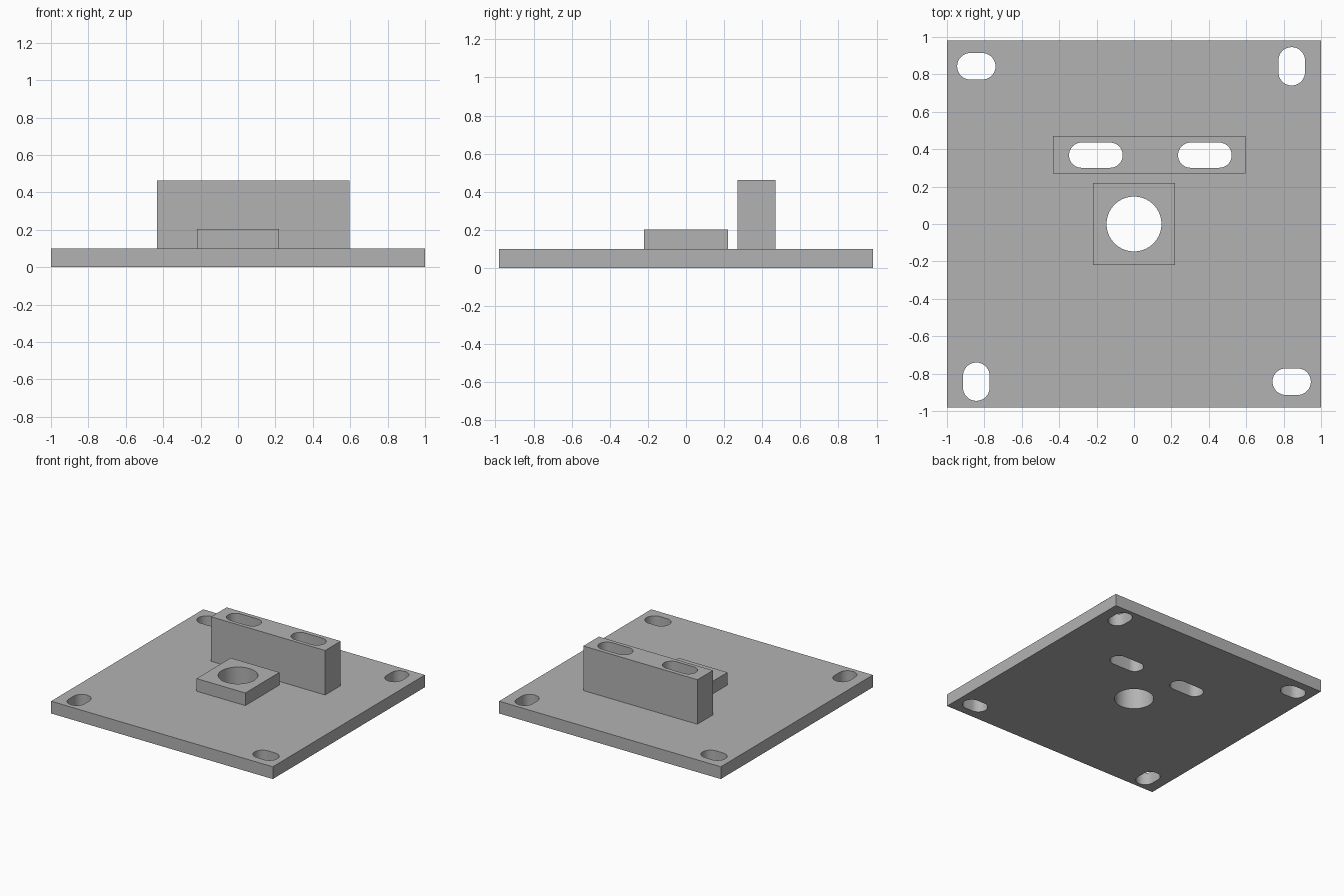
import bpy
import bmesh
from math import pi, cos, sin

cube = bpy.data.objects.get("Cube")
if cube:
    bpy.data.objects.remove(cube, do_unlink=True)

grey = bpy.data.materials.new("plain grey")
grey.use_nodes = True
COLOUR = (0.45, 0.45, 0.45, 1)
grey.diffuse_color = COLOUR
grey.node_tree.nodes["Principled BSDF"].inputs["Base Color"].default_value = COLOUR


def prism(name, outline, z0, z1):
    """Extrude a flat outline from z0 up to z1."""
    bm = bmesh.new()
    base = bm.faces.new([bm.verts.new((x, y, z0)) for x, y in outline])
    top = bmesh.ops.extrude_face_region(bm, geom=[base])["geom"]
    bmesh.ops.translate(bm, vec=(0, 0, z1 - z0),
                        verts=[v for v in top if isinstance(v, bmesh.types.BMVert)])
    bmesh.ops.recalc_face_normals(bm, faces=bm.faces)
    mesh = bpy.data.meshes.new(name)
    bm.to_mesh(mesh)
    bm.free()
    obj = bpy.data.objects.new(name, mesh)
    bpy.context.collection.objects.link(obj)
    return obj


def slot_outline(x, y, length, width, upright=False, steps=20):
    """Round-ended slot; a circle when length equals width."""
    r, shift = width / 2, (length - width) / 2
    points = []
    for end in (1, -1):
        for i in range(steps + (shift > 0)):
            a = pi * i / steps - end * pi / 2
            u, v = end * shift + r * cos(a), r * sin(a)
            points.append((x - v, y + u) if upright else (x + u, y + v))
    return points


def drilled_box(name, x0, x1, y0, y1, z0, z1, holes):
    """Box with vertical through holes."""
    box = prism(name, [(x0, y0), (x1, y0), (x1, y1), (x0, y1)], z0, z1)
    box.data.materials.append(grey)
    bpy.ops.object.select_all(action="DESELECT")
    bpy.context.view_layer.objects.active = box
    box.select_set(True)
    for hole in holes:
        cutter = prism("hole_cutter", hole, z0 - 0.1, z1 + 0.1)
        cutter.hide_render = True
        cutter.data.materials.append(grey)
        mod = box.modifiers.new("hole", "BOOLEAN")
        mod.operation = "DIFFERENCE"
        mod.solver = "EXACT"
        mod.object = cutter
        bpy.ops.object.modifier_apply(modifier=mod.name)
        bpy.data.objects.remove(cutter, do_unlink=True)
    bpy.ops.object.shade_smooth_by_angle(angle=pi / 6)
    return box


# Corner slots alternate direction around the plate
C = 0.843
corner_slots = [slot_outline(sx * C, sy * C, 0.205, 0.142, upright=sx == sy)
                for sx in (-1, 1) for sy in (-1, 1)]
bar_slots = [slot_outline(x, 0.368, 0.287, 0.135) for x in (-0.204, 0.379)]
bore = slot_outline(0, 0, 0.294, 0.294)

drilled_box("base_plate", -1, 1, -0.98, 0.98, 0, 0.1, corner_slots + bar_slots + [bore])
drilled_box("centre_block", -0.22, 0.22, -0.22, 0.22, 0.1, 0.203, [bore])
drilled_box("upright_bar", -0.432, 0.597, 0.27, 0.47, 0.1, 0.463, bar_slots)
